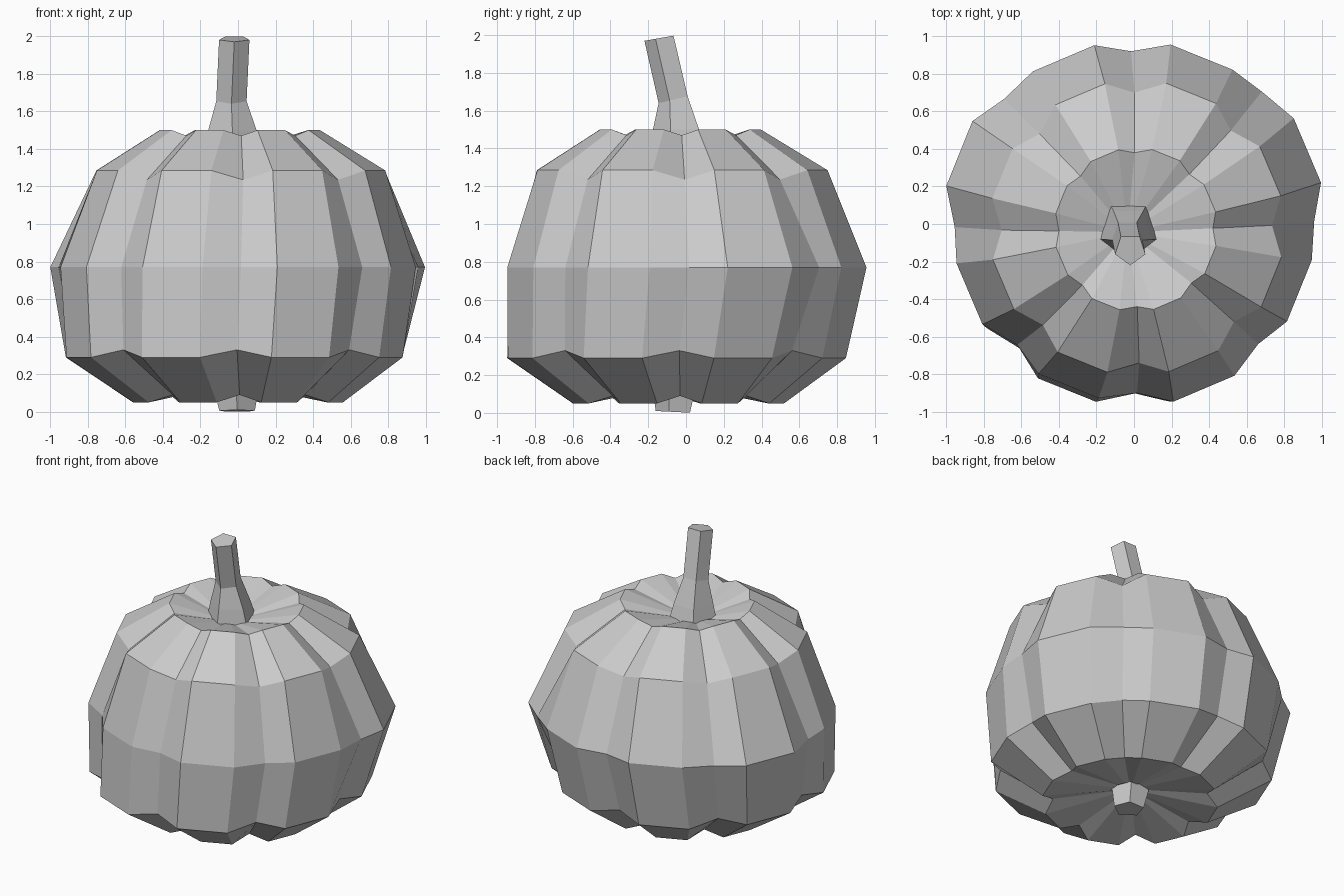
import bpy, bmesh
from math import sin, cos, radians

if "Cube" in bpy.data.objects:
    bpy.data.objects.remove(bpy.data.objects["Cube"])


def loft(name, rings):
    """Skin a list of equal-length point rings and cap both ends."""
    bm = bmesh.new()
    loops = [[bm.verts.new(p) for p in ring] for ring in rings]
    n = len(loops[0])
    for a, b in zip(loops, loops[1:]):
        for i in range(n):
            j = (i + 1) % n
            bm.faces.new((a[i], a[j], b[j], b[i]))
    bm.faces.new(loops[0][::-1])
    bm.faces.new(loops[-1])
    bmesh.ops.recalc_face_normals(bm, faces=bm.faces)
    mesh = bpy.data.meshes.new(name)
    bm.to_mesh(mesh)
    bm.free()
    obj = bpy.data.objects.new(name, mesh)
    bpy.context.collection.objects.link(obj)
    return obj


def ribbed_ring(cx, cy, lobe_r, lobe_z, groove_r, groove_z):
    """Eight ribs: one groove point then two lobe points each.
    Radii may be one number or a list of eight."""
    lobes = lobe_r if isinstance(lobe_r, list) else [lobe_r] * 8
    grooves = groove_r if isinstance(groove_r, list) else [groove_r] * 8
    pts = []
    for k in range(8):
        for ang, r, z in ((1, grooves[k], groove_z),
                          (12.5, lobes[k], lobe_z),
                          (33.5, lobes[k], lobe_z)):
            a = radians(45 * k + ang)
            pts.append((cx + r * cos(a), cy + r * sin(a), z))
    return pts


def pentagon(cx, cy, r, z, tilt=0.0):
    """Five-sided section with one corner facing the front."""
    pts = []
    for k in range(5):
        a = radians(-90 + 72 * k)
        pts.append((cx + r * cos(a), cy + r * sin(a), z + tilt * sin(a)))
    return pts


# Ribbed body, from the sunken underside to the sunken top
equator_lobes = [1.02, .975, .975, 1.02, .968, .946, .969, .966]
equator_grooves = [.96, .98, .92, .96, .955, .895, .90, .92]
loft("pumpkin_body", [
    ribbed_ring(-.01, -.05, .12, .13, .11, .14),
    ribbed_ring(0, -.04, .57, .05, .50, .09),
    ribbed_ring(-.02, -.05, .915, .29, .85, .33),
    ribbed_ring(0, 0, equator_lobes, .77, equator_grooves, .77),
    ribbed_ring(.015, -.02, .785, 1.285, .72, 1.235),
    ribbed_ring(.01, -.03, .435, 1.50, .41, 1.47),
    ribbed_ring(-.02, -.04, .13, 1.41, .12, 1.40),
])

# Bent five-sided stem
loft("stem", [
    pentagon(-.03, -.03, .165, 1.38),
    pentagon(-.03, -.04, .135, 1.50),
    pentagon(-.035, -.06, .085, 1.66, .02),
    pentagon(-.02, -.135, .085, 1.985, .015),
])

# Blossom-end stub underneath
loft("bottom_stub", [
    pentagon(-.005, -.06, .10, 0.005, -.005),
    pentagon(-.01, -.05, .13, .15),
])
